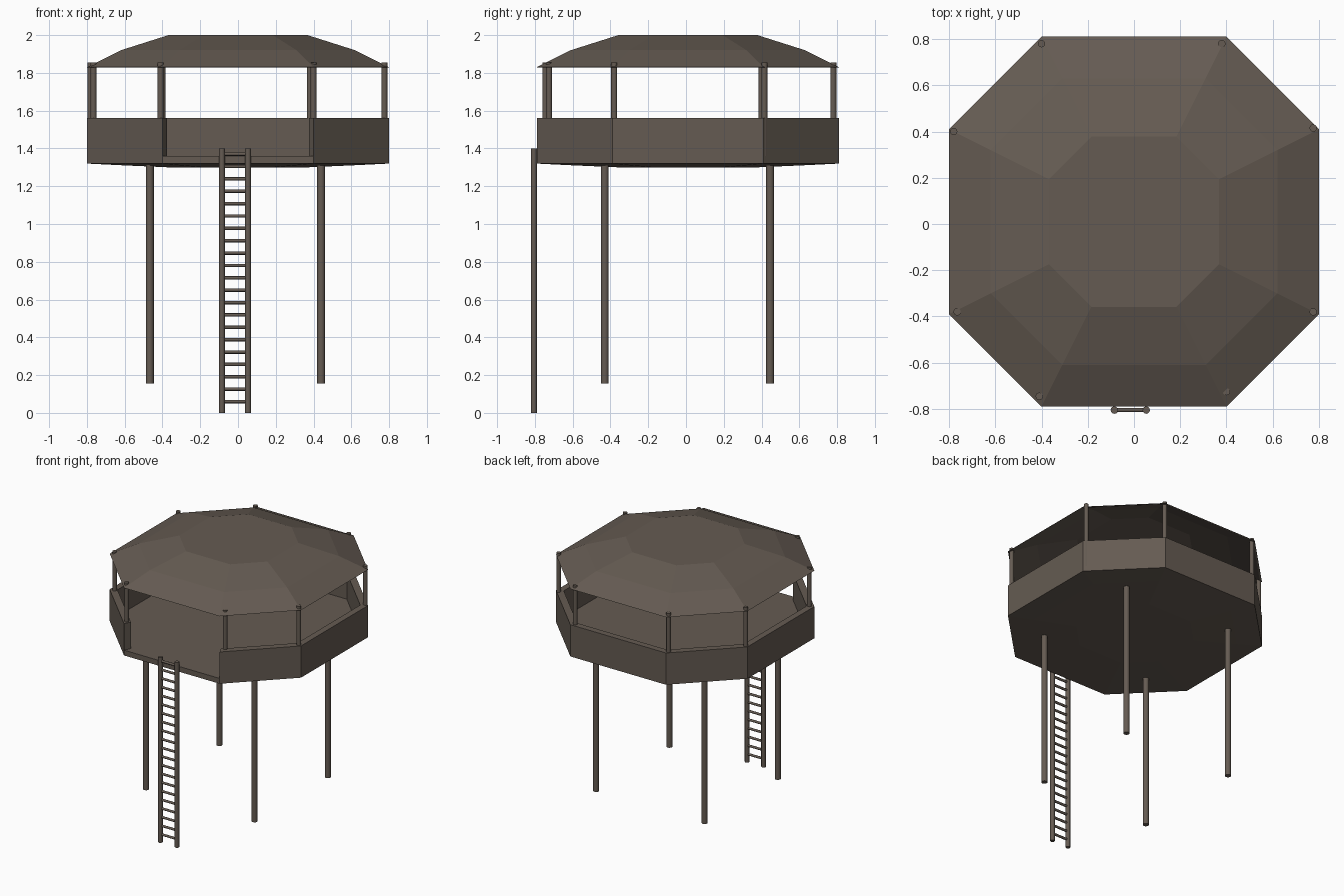
import bpy, bmesh
from mathutils import Vector

if "Cube" in bpy.data.objects:
    bpy.data.objects.remove(bpy.data.objects["Cube"])

CY = 0.01  # centre of the octagonal platform
wood = bpy.data.materials.new("brown_wood")
wood.diffuse_color = (0.13, 0.105, 0.085, 1)
wood.use_nodes = True
wood.node_tree.nodes["Principled BSDF"].inputs["Base Color"].default_value = wood.diffuse_color

# octagon corners, starting front right and going round to front left
OCT = [(0.4, -0.8), (0.8, -0.4), (0.8, 0.4), (0.4, 0.8),
       (-0.4, 0.8), (-0.8, 0.4), (-0.8, -0.4), (-0.4, -0.8)]


def finish(bm, name):
    bmesh.ops.recalc_face_normals(bm, faces=bm.faces)
    me = bpy.data.meshes.new(name)
    bm.to_mesh(me)
    bm.free()
    me.materials.append(wood)
    ob = bpy.data.objects.new(name, me)
    bpy.context.collection.objects.link(ob)
    return ob


def ring(bm, s, z):
    return [bm.verts.new((x * s, y * s + CY, z)) for x, y in OCT]


def octagon_stack(name, levels):
    """Closed solid lofted through (scale, z) octagons."""
    bm = bmesh.new()
    rings = [ring(bm, s, z) for s, z in levels]
    for a, b in zip(rings, rings[1:]):
        for i in range(8):
            j = (i + 1) % 8
            bm.faces.new((a[i], a[j], b[j], b[i]))
    bm.faces.new(rings[0])
    bm.faces.new(rings[-1])
    return finish(bm, name)


def pole(name, p, q, r, sides=12):
    """Round bar from p to q."""
    p, q = Vector(p), Vector(q)
    bm = bmesh.new()
    bmesh.ops.create_cone(bm, cap_ends=True, segments=sides,
                          radius1=r, radius2=r, depth=(q - p).length)
    ob = finish(bm, name)
    ob.location = (p + q) / 2
    ob.rotation_mode = 'QUATERNION'
    ob.rotation_quaternion = (q - p).to_track_quat('Z', 'Y')
    for f in ob.data.polygons:
        f.use_smooth = len(f.vertices) == 4
    return ob


# floor with a shallow dished underside
octagon_stack("floor", [(0.46, 1.30), (0.8, 1.312), (1, 1.32), (1, 1.36)])

# thin faceted roof shell: outer skin, then back along the inside
octagon_stack("roof", [(0.46, 2.0), (0.775, 1.92), (1, 1.83),
                       (0.985, 1.828), (0.77, 1.908), (0.455, 1.988)])

# parapet wall, open on the front side
bm = bmesh.new()
outer_low, outer_top = ring(bm, 1, 1.36), ring(bm, 1, 1.56)
inner_low, inner_top = ring(bm, 0.94, 1.36), ring(bm, 0.94, 1.56)
loops = [outer_low, outer_top, inner_top, inner_low]
for k in range(4):
    a, b = loops[k], loops[(k + 1) % 4]
    for i in range(7):
        bm.faces.new((a[i], a[i + 1], b[i + 1], b[i]))
for end in (0, 7):
    bm.faces.new([lp[end] for lp in loops])
finish(bm, "parapet_wall")

# roof posts just inside each corner
posts = [(0.40, -0.725), (0.775, -0.38), (0.775, 0.415), (0.38, 0.78),
         (-0.40, 0.78), (-0.78, 0.40), (-0.765, -0.38), (-0.41, -0.745)]
for i, (x, y) in enumerate(posts):
    pole(f"roof_post_{i + 1}", (x, y, 1.36), (x, y, 1.855), 0.016)

# four support legs
for side, x in (("left", -0.467), ("right", 0.44)):
    for end, y in (("front", -0.43), ("back", 0.445)):
        pole(f"{end}_{side}_leg", (x, y, 0.155), (x, y, 1.32), 0.021, 16)

# ladder
LY = -0.805
for side, x in (("left", -0.085), ("right", 0.053)):
    pole(f"ladder_{side}_rail", (x, LY, 0), (x, LY, 1.4), 0.016)
for i in range(21):
    z = 0.06 + i * 0.0655
    pole(f"ladder_rung_{i + 1}", (-0.085, LY, z), (0.053, LY, z), 0.009, 8)
